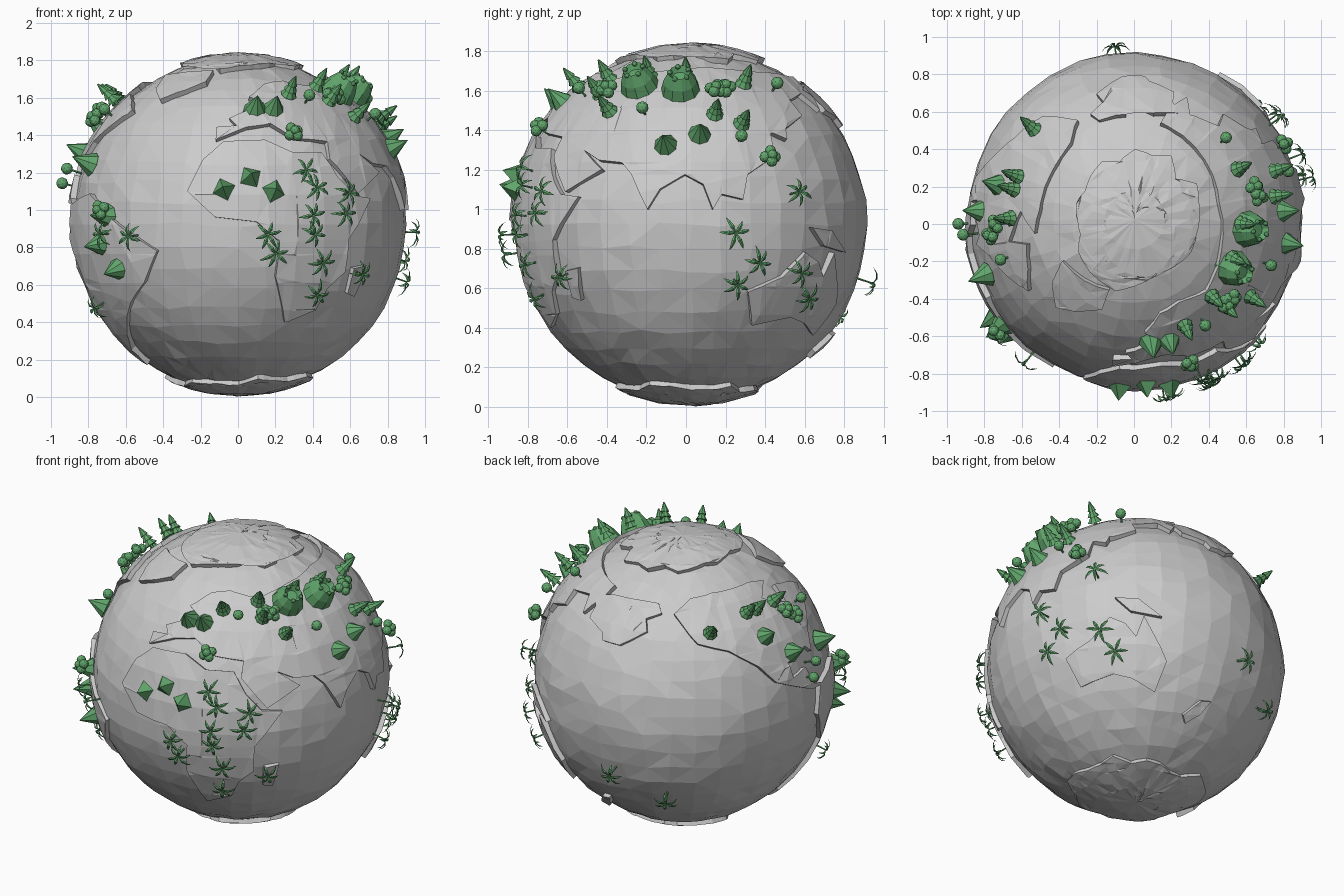
import bpy, bmesh, random
from math import sin, cos, pi, radians, sqrt
from mathutils import Vector, Matrix

if "Cube" in bpy.data.objects:
    bpy.data.objects.remove(bpy.data.objects["Cube"])

random.seed(4)
C = Vector((0.005, 0.025, 0.924))     # globe centre
SEA, LAND, GROUND = 0.893, 0.918, 0.905

green = bpy.data.materials.new("foliage")
green.diffuse_color = (0.12, 0.38, 0.15, 1)
green.use_nodes = True
green.node_tree.nodes["Principled BSDF"].inputs["Base Color"].default_value = green.diffuse_color


def finish(bm, name, mat=None):
    me = bpy.data.meshes.new(name)
    bm.to_mesh(me)
    bm.free()
    ob = bpy.data.objects.new(name, me)
    bpy.context.collection.objects.link(ob)
    if mat:
        me.materials.append(mat)
    return ob


# faceted ocean ball
bm = bmesh.new()
bmesh.ops.create_uvsphere(bm, u_segments=36, v_segments=24, radius=SEA)
for v in bm.verts:
    if abs(v.co.z) < SEA * 0.98:
        v.co += Vector([random.uniform(-0.014, 0.014) for _ in range(3)])
        v.co = v.co.normalized() * (SEA + random.uniform(-0.006, 0.006))
    v.co += C
bmesh.ops.triangulate(bm, faces=bm.faces[:])
finish(bm, "ocean")


# land plates: longitude/latitude outlines, gridded, wrapped on the ball, thickened
def plate(name, pts, north=0.8):
    bm = bmesh.new()
    f = bm.faces.new([bm.verts.new((lo, la * (north if la > 0 else 1), 0)) for lo, la in pts])
    bmesh.ops.triangulate(bm, faces=[f])
    for axis, lim in ((0, 210), (1, 90)):
        n = Vector((axis == 0, axis == 1, 0))
        for d in range(-lim + 10, lim, 10):
            bmesh.ops.bisect_plane(bm, geom=bm.verts[:] + bm.edges[:] + bm.faces[:],
                                   dist=1e-4, plane_co=n * d, plane_no=n)
    for v in bm.verts:
        lo, la = radians(v.co.x), radians(v.co.y)
        v.co = Vector((cos(la) * sin(lo), -cos(la) * cos(lo), sin(la))) * 0.875
    bmesh.ops.remove_doubles(bm, verts=bm.verts[:], dist=0.004)
    ext = bmesh.ops.extrude_face_region(bm, geom=bm.faces[:])
    for v in ext["geom"]:
        if isinstance(v, bmesh.types.BMVert):
            v.co = v.co.normalized() * (LAND + random.uniform(-0.004, 0.004))
    bmesh.ops.triangulate(bm, faces=bm.faces[:])
    bmesh.ops.recalc_face_normals(bm, faces=bm.faces[:])
    bmesh.ops.translate(bm, verts=bm.verts[:], vec=C)
    finish(bm, name)


plate("africa_land", [(-18, 14), (-13, 28), (-6, 36), (10, 37), (20, 31), (32, 31), (37, 20),
      (43, 12), (51, 11), (40, -5), (40, -16), (34, -22), (31, -30), (19, -35), (13, -18),
      (14, -6), (6, 1), (-8, 3)])
plate("eurasia_land", [(-9, 37), (-9, 43), (-1, 44), (-4, 48), (8, 54), (12, 56), (5, 60),
      (15, 69), (28, 71), (45, 67), (70, 72), (100, 75), (140, 71), (165, 68), (163, 60),
      (157, 49), (152, 58), (138, 54), (140, 46), (128, 40), (127, 35), (121, 38), (120, 28),
      (109, 20), (107, 10), (100, 12), (97, 6), (94, 16), (88, 20), (80, 14), (76, 6), (70, 20),
      (66, 25), (57, 26), (50, 30), (59, 22), (45, 13), (35, 28), (36, 36), (22, 38), (13, 45), (3, 43)])
plate("north_west_land", [(-150, 60), (-140, 68), (-125, 70), (-95, 70), (-82, 67), (-94, 60),
      (-80, 52), (-77, 62), (-65, 58), (-56, 52), (-66, 44), (-76, 36), (-81, 26), (-84, 30),
      (-97, 27), (-96, 19), (-88, 21), (-84, 11), (-77, 8), (-86, 9), (-105, 20), (-112, 30),
      (-124, 40), (-138, 45)])
plate("south_west_land", [(-80, 8), (-62, 13), (-48, 2), (-29, -9), (-36, -20), (-45, -27),
      (-56, -38), (-66, -47), (-68, -55), (-75, -48), (-72, -20), (-82, -5)])
plate("southern_island", [(110, -22), (122, -17), (130, -9), (136, -12), (140, -17), (143, -9),
      (153, -26), (149, -38), (138, -33), (130, -31), (114, -34)])
plate("icy_island", [(-60, 76), (-20, 80), (-20, 70), (-42, 58), (-53, 66)])
plate("north_back_island", [(157, 48), (162, 44), (163, 39), (174, 36), (176, 33), (-175 + 360, 33),
      (197, 40), (195, 45), (203, 48), (200, 52), (185, 52), (184, 47), (170, 51)], 1)
plate("east_islet", [(44, -15), (50, -14), (48, -25), (44, -24)])
plate("jungle_islet", [(132, -1), (141, -2), (150, -9), (138, -7)])
plate("far_islet", [(166, -45), (173, -38), (178, -37), (175, -43), (169, -48)])

# polar caps with ragged rims
for name, s, lat in (("north_cap", 1, 68), ("south_cap", -1, 66)):
    rim = [(lo, s * (lat + random.uniform(-4, 5))) for lo in range(-180, 180, 15)]
    plate(name, rim + [(180, rim[0][1]), (180, s * 90), (-180, s * 90)], 1)


# where each plant stands: one view coordinate is left out and solved on the ball
def spot(x=None, y=None, z=None, r=0.965):
    p = [None if a is None else a - c for a, c in zip((x, y, z), C)]
    i = p.index(None) if None in p else -1
    if i >= 0:
        rest = sqrt(max(0, r * r - sum(a * a for a in p if a is not None)))
        p[i] = -rest if i == 1 else rest
    n = Vector(p).normalized()
    turn = Matrix.Rotation(random.uniform(0, 6), 4, 'Z')
    return Matrix.Translation(C + n * GROUND) @ n.to_track_quat('Z', 'Y').to_matrix().to_4x4() @ turn


def cone(bm, m, z0, z1, r0, r1, n):
    bmesh.ops.create_cone(bm, cap_ends=True, segments=n, radius1=r0, radius2=r1, depth=z1 - z0,
                          matrix=m @ Matrix.Translation((0, 0, (z0 + z1) / 2)))


def ball(bm, m, co, r):
    bmesh.ops.create_icosphere(bm, subdivisions=2, radius=r, matrix=m @ Matrix.Translation(co))


def conifer(bm, m):
    cone(bm, m, -0.02, 0.04, 0.009, 0.009, 6)
    for z0, z1, r in ((0.03, 0.085, 0.045), (0.065, 0.12, 0.036), (0.1, 0.16, 0.026)):
        cone(bm, m, z0, z1, r, 0.004, 8)


def round_tree(bm, m):
    cone(bm, m, -0.02, 0.05, 0.006, 0.006, 6)
    ball(bm, m, (0, 0, 0.065), 0.032)


def clump(bm, m):
    cone(bm, m, -0.02, 0.05, 0.008, 0.008, 6)
    for a in range(4):
        ball(bm, m, (0.028 * cos(a * pi / 2), 0.028 * sin(a * pi / 2), 0.05 + 0.012 * (a % 2)), 0.029)
    ball(bm, m, (0, 0, 0.078), 0.026)


def peak(bm, m, n=8, r=0.068, h=0.115):
    cone(bm, m, -0.01, h, r, 0, n)


def pyramid(bm, m):
    peak(bm, m, 4, 0.078, 0.09)


def crater(bm, m):
    # frustum with a sunken mouth and small lumps around it
    rings = []
    for r, z in ((0.105, -0.02), (0.085, 0.06), (0.055, 0.12), (0.035, 0.09)):
        rings.append([bm.verts.new(m @ Vector((r * cos(i * pi / 5), r * sin(i * pi / 5), z)))
                      for i in range(10)])
    for a, b in zip(rings, rings[1:]):
        for i in range(10):
            bm.faces.new((a[i], a[(i + 1) % 10], b[(i + 1) % 10], b[i]))
    bm.faces.new(rings[-1])
    for i in range(5):
        ball(bm, m, (0.05 * cos(i * 1.257), 0.05 * sin(i * 1.257), 0.115), 0.014)


def palm(bm, m):
    # thin trunk and six drooping folded leaves
    cone(bm, m, -0.03, 0.072, 0.006, 0.004, 5)
    for k in range(6):
        q = m @ Matrix.Rotation(k * pi / 3 + random.uniform(-.2, .2), 4, 'Z')
        s = random.uniform(0.85, 1.15)
        rows = [[bm.verts.new(q @ Vector((x * s, y, z - abs(y) * 0.4))) for y in (-w, 0, w)]
                for x, z, w in ((0, 0.07, 0.003), (0.035, 0.083, 0.011), (0.062, 0.072, 0.007), (0.08, 0.05, 0.001))]
        for a, b in zip(rows, rows[1:]):
            for j in (0, 1):
                bm.faces.new((a[j], b[j], b[j + 1], a[j + 1]))


def top(*pts):
    return [dict(x=x, y=y) for x, y in pts]


def front(*pts):
    return [dict(x=x, z=z) for x, z in pts]


def side(*pts):
    return [dict(y=y, z=z) for y, z in pts]


plants = {
    "conifers": (conifer, top((.57, .3), (.77, .15), (.77, .29), (.54, -.19), (.59, 0), (.43, -.4),
                 (.64, -.4), (.28, -.56), (.5, -.45), (-.64, .26), (-.66, .19), (-.68, .03), (-.55, .52))),
    "round_trees": (round_tree, top((.73, -.22), (.38, -.54), (.49, .46), (-.71, -.19))
                    + side((.28, 1.37)) + [dict(x=-.97, y=0, z=1.15), dict(x=-.94, y=-.06, z=1.23)]),
    "clump_trees": (clump, top((.5, -.43), (.3, -.75), (.65, .2), (.67, .15), (.81, .43), (.53, -.4),
                    (-.77, -.06), (-.74, .0)) + front((-.74, 1.0))),
    "peaks": (peak, top((.1, -.68), (.2, -.66), (.86, -.11), (.84, .07), (-.77, .22), (-.87, .07),
              (-.84, -.29)) + front((-.75, .97), (-.78, .81), (-.68, .67))),
    "pyramids": (pyramid, front((-.08, 1.12), (.07, 1.19), (.2, 1.11))),
    "craters": (crater, top((.64, -.03), (.56, -.25))),
    "palms": (palm, front((-.58, .86), (-.73, .87), (-.76, .48), (.36, 1.21), (.42, 1.12), (.4, .97),
              (.57, .98), (.59, 1.09), (.41, .87), (.16, .87), (.2, .77), (.45, .72), (.66, .66), (.42, .55))
              + side((.57, 1.09), (.25, .88), (.26, .62), (.37, .73), (.58, .68), (.62, .55))
              + [dict(x=-.42, y=.82, z=.43), dict(x=-.1, y=.93, z=.63)]),
}
for name, (make, places) in plants.items():
    bm = bmesh.new()
    for p in places:
        make(bm, spot(**p))
    finish(bm, name, green)
